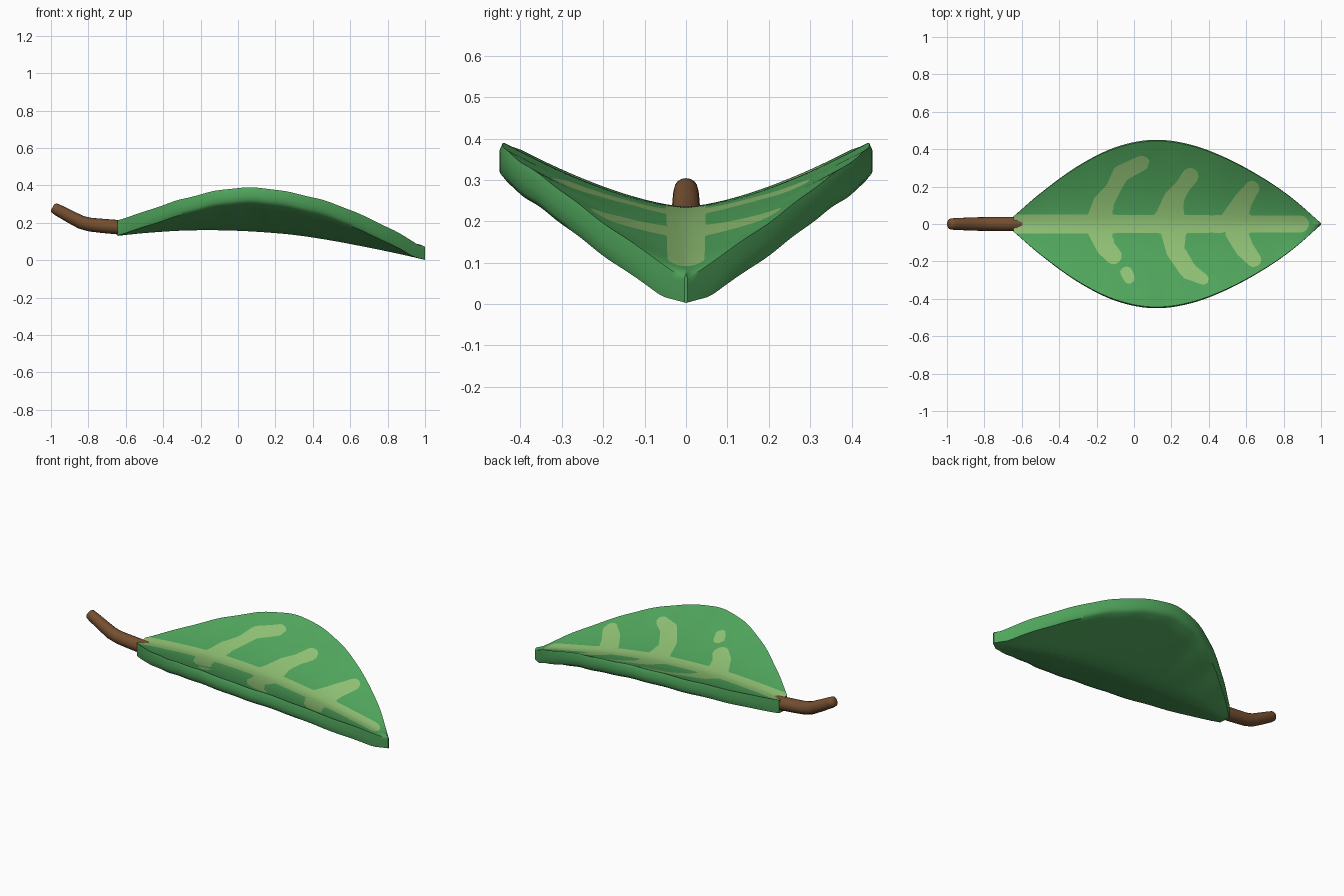
import bpy, bmesh, math
from mathutils import Vector

if "Cube" in bpy.data.objects:
    bpy.data.objects.remove(bpy.data.objects["Cube"], do_unlink=True)


def material(name, rgb):
    m = bpy.data.materials.new(name)
    m.use_nodes = True
    m.diffuse_color = (*rgb, 1)
    m.node_tree.nodes["Principled BSDF"].inputs["Base Color"].default_value = (*rgb, 1)
    return m


def finish(bm, name, mats, angle):
    mesh = bpy.data.meshes.new(name)
    bm.to_mesh(mesh)
    bm.free()
    for m in mats:
        mesh.materials.append(m)
    obj = bpy.data.objects.new(name, mesh)
    bpy.context.collection.objects.link(obj)
    bpy.ops.object.select_all(action='DESELECT')
    obj.select_set(True)
    bpy.context.view_layer.objects.active = obj
    bpy.ops.object.shade_smooth_by_angle(angle=math.radians(angle))
    return obj


def smooth_curve(xs, ys, x):
    """Smooth interpolation through a few stations."""
    last = len(xs) - 1
    i = max(k for k in range(last) if xs[k] <= x + 1e-6 or k == 0)

    def slope(k):
        a, b = max(k - 1, 0), min(k + 1, last)
        return (ys[b] - ys[a]) / (xs[b] - xs[a])
    h = xs[i + 1] - xs[i]
    t = (x - xs[i]) / h
    s = t * t * (3 - 2 * t)
    return (ys[i] * (1 - s) + ys[i + 1] * s
            + h * t * (1 - t) * ((1 - t) * slope(i) - t * slope(i + 1)))


green = material("leaf green", (0.08, 0.376, 0.107))
pale = material("vein pale green", (0.279, 0.533, 0.175))
brown = material("stem brown", (0.175, 0.078, 0.03))

# Leaf outline, keel and rim heights along the length
STATIONS = [-.645, -.5, -.3, -.1, .1, .3, .5, .7, .85, 1]
WIDTH = [.04, .165, .31, .41, .45, .425, .35, .24, .135, .004]
KEEL = [.13, .145, .158, .16, .152, .135, .105, .067, .036, .002]
RIM = [.215, .26, .325, .375, .386, .36, .305, .225, .15, .06]
THICK = 0.075

# Side veins as chains of (x, y, radius)
VEINS = [
    [(-.18, .03, .07), (-.165, .11, .055), (-.11, .19, .04), (-.07, .27, .045), (.04, .325, .04)],
    [(.19, .03, .08), (.21, .13, .055), (.26, .2, .04), (.3, .255, .045)],
    [(.54, .03, .07), (.58, .12, .05), (.63, .19, .04)],
    [(-.18, -.03, .07), (-.155, -.12, .05), (-.11, -.17, .045)],
    [(-.04, -.26, .033), (-.025, -.29, .03)],
    [(.21, -.03, .07), (.22, -.14, .05), (.29, -.25, .045), (.37, -.295, .03)],
    [(.54, -.03, .06), (.59, -.13, .05), (.64, -.19, .04)],
    [(-.8, 0, .052), (.89, 0, .045)],
]


def vein_distance(x, y):
    """Negative inside any vein."""
    best = 9
    p = Vector((x, y))
    for chain in VEINS:
        for a, b in zip(chain, chain[1:]):
            pa, d = Vector(a[:2]), Vector(b[:2]) - Vector(a[:2])
            t = min(1, max(0, (p - pa).dot(d) / d.length_squared))
            best = min(best, (p - pa - d * t).length - a[2] - (b[2] - a[2]) * t)
    return best


def leaf_section(x, n=32):
    """Closed cross-section: upper face, rounded rim, underside."""
    w, keel, rim = (smooth_curve(STATIONS, c, x) for c in (WIDTH, KEEL, RIM))
    rim += 0.003 * math.sin(23 * x) * math.sin(9 * x + 1)
    mid, low = keel + THICK, rim - 0.08
    if w < 0.05:
        mid = min(mid, rim + 0.01)
    low = max(low, keel + 0.002)
    top = []
    for j in range(n + 1):
        v = -1 + 2 * j / n
        top.append((x, v * w * 0.985, mid + (rim - mid) * abs(v) ** 1.5))
    under = []
    for v in (.96, .8, .6, .4, .2, 0, -.2, -.4, -.6, -.8, -.96):
        under.append((x, v * w, keel + (low - keel) * abs(v) ** 1.1))
    side = [(rim - 0.015), (rim + low) / 2, low + 0.015]
    right = [(x, w, z) for z in side]
    left = [(x, -w, z) for z in reversed(side)]
    return top + right + under + left, n


# Leaf blade
bm = bmesh.new()
STEPS = 90
rows = []
for i in range(STEPS + 1):
    x = STATIONS[0] + (STATIONS[-1] - STATIONS[0]) * i / STEPS
    pts, n_top = leaf_section(x)
    rows.append([bm.verts.new(p) for p in pts])
upper = []
for r0, r1 in zip(rows, rows[1:]):
    for j in range(len(r0)):
        k = (j + 1) % len(r0)
        f = bm.faces.new((r0[j], r1[j], r1[k], r0[k]))
        if j < n_top:
            upper.append(f)
bm.faces.new(rows[0])
bm.faces.new(list(reversed(rows[-1])))

# Cut the vein outlines into the upper face
upper = bmesh.ops.triangulate(bm, faces=upper)["faces"]
for f in upper:
    f.material_index = 1
crossing = []
for e in {e for f in upper for e in f.edges}:
    a, b = (vein_distance(v.co.x, v.co.y) for v in e.verts)
    if a * b < 0:
        crossing.append((e, e.verts[0], a / (a - b)))
cuts = [bmesh.utils.edge_split(e, v, min(.95, max(.05, t)))[1] for e, v, t in crossing]
bmesh.ops.connect_verts(bm, verts=cuts)
for f in bm.faces:
    if f.material_index == 1:
        c = f.calc_center_median()
        f.material_index = 1 if vein_distance(c.x, c.y) < 0 else 0
bmesh.ops.recalc_face_normals(bm, faces=bm.faces)
finish(bm, "leaf_blade", [green, pale], 45)

# Stem: round tube swept along a bent path of (x, z, radius)
path = [(-.991, .284, .018), (-.984, .28, .028), (-.965, .269, .031), (-.9, .234, .034),
        (-.84, .203, .036), (-.79, .19, .037), (-.72, .183, .038), (-.6, .173, .039)]
bm = bmesh.new()
SIDES = 16
rings = []
for i, (x, z, r) in enumerate(path):
    a, b = path[max(i - 1, 0)], path[min(i + 1, len(path) - 1)]
    d = Vector((b[0] - a[0], 0, b[1] - a[1])).normalized()
    up = Vector((-d.z, 0, d.x))
    ring = []
    for s in range(SIDES):
        t = math.tau * s / SIDES
        ring.append(bm.verts.new(Vector((x, 0, z)) + up * r * math.cos(t)
                                 + Vector((0, r * math.sin(t), 0))))
    rings.append(ring)
for r0, r1 in zip(rings, rings[1:]):
    for s in range(SIDES):
        k = (s + 1) % SIDES
        bm.faces.new((r0[s], r0[k], r1[k], r1[s]))
bm.faces.new(rings[0])
bm.faces.new(rings[-1])
bmesh.ops.recalc_face_normals(bm, faces=bm.faces)
finish(bm, "stem", [brown], 60)
